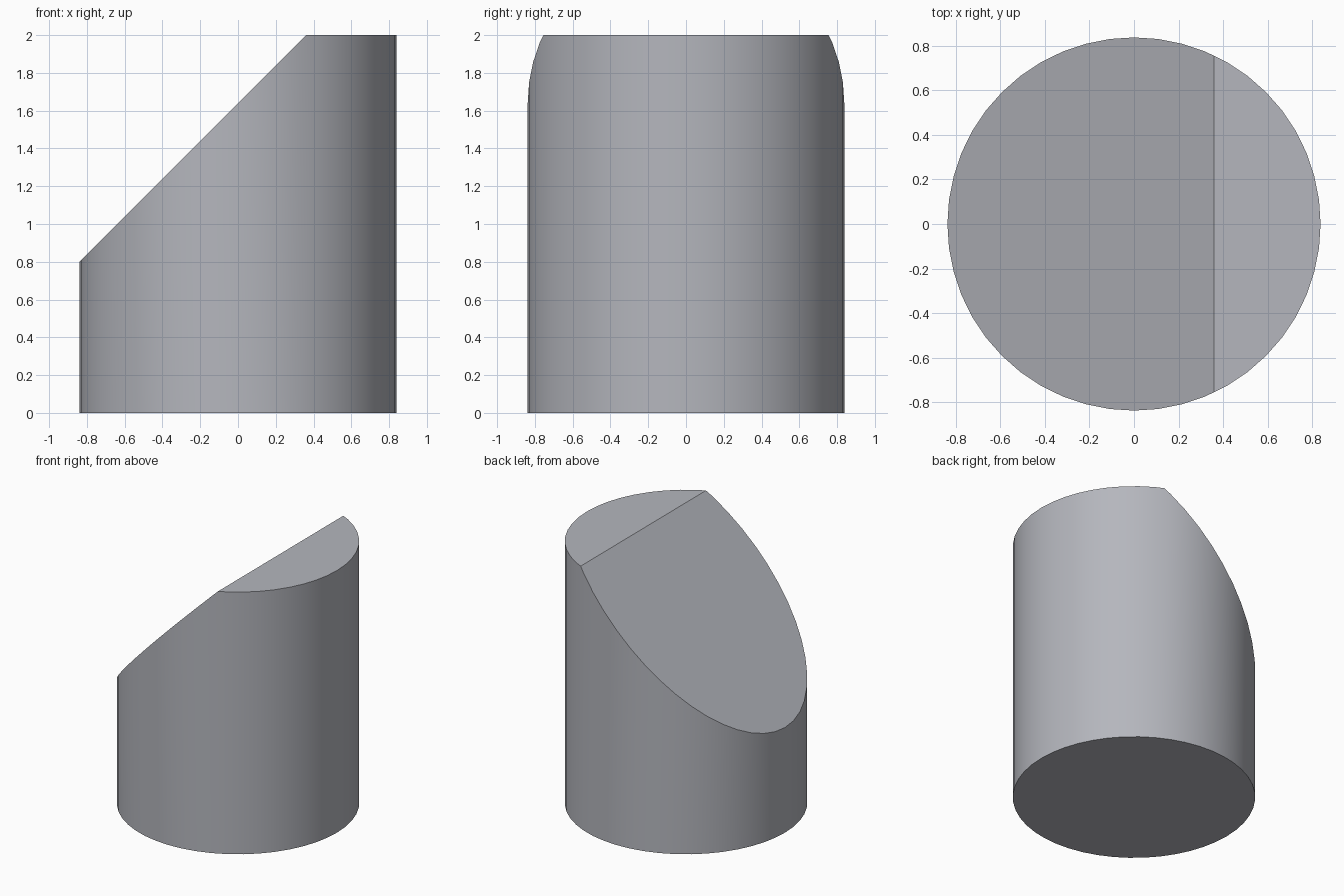
import bpy, bmesh, math
from mathutils import Vector

if "Cube" in bpy.data.objects:
    bpy.data.objects.remove(bpy.data.objects["Cube"])

RADIUS, HEIGHT, SIDES = 0.838, 2.0, 48

# Upright cylinder standing on the ground
bm = bmesh.new()
bmesh.ops.create_cone(bm, cap_ends=True, segments=SIDES,
                      radius1=RADIUS, radius2=RADIUS, depth=HEIGHT)
bmesh.ops.translate(bm, vec=(0, 0, HEIGHT / 2), verts=bm.verts)

# Slanted 45 degree cut on the left side, then close the opening
bmesh.ops.bisect_plane(bm, geom=bm.verts[:] + bm.edges[:] + bm.faces[:],
                       plane_co=Vector((0.36, 0, HEIGHT)),
                       plane_no=Vector((-1, 0, 1)), clear_outer=True)
bmesh.ops.holes_fill(bm, edges=[e for e in bm.edges if e.is_boundary], sides=0)
bmesh.ops.recalc_face_normals(bm, faces=bm.faces)

mesh = bpy.data.meshes.new("slanted_cylinder")
bm.to_mesh(mesh)
bm.free()
body = bpy.data.objects.new("slanted_cylinder", mesh)
bpy.context.collection.objects.link(body)

# Cool dark grey body colour
paint = bpy.data.materials.new("cool_grey")
paint.diffuse_color = (0.46, 0.47, 0.51, 1)
paint.use_nodes = True
paint.node_tree.nodes["Principled BSDF"].inputs["Base Color"].default_value = paint.diffuse_color
mesh.materials.append(paint)

# Smooth round wall, crisp rims
bpy.context.view_layer.objects.active = body
body.select_set(True)
bpy.ops.object.shade_smooth_by_angle(angle=math.radians(30))
